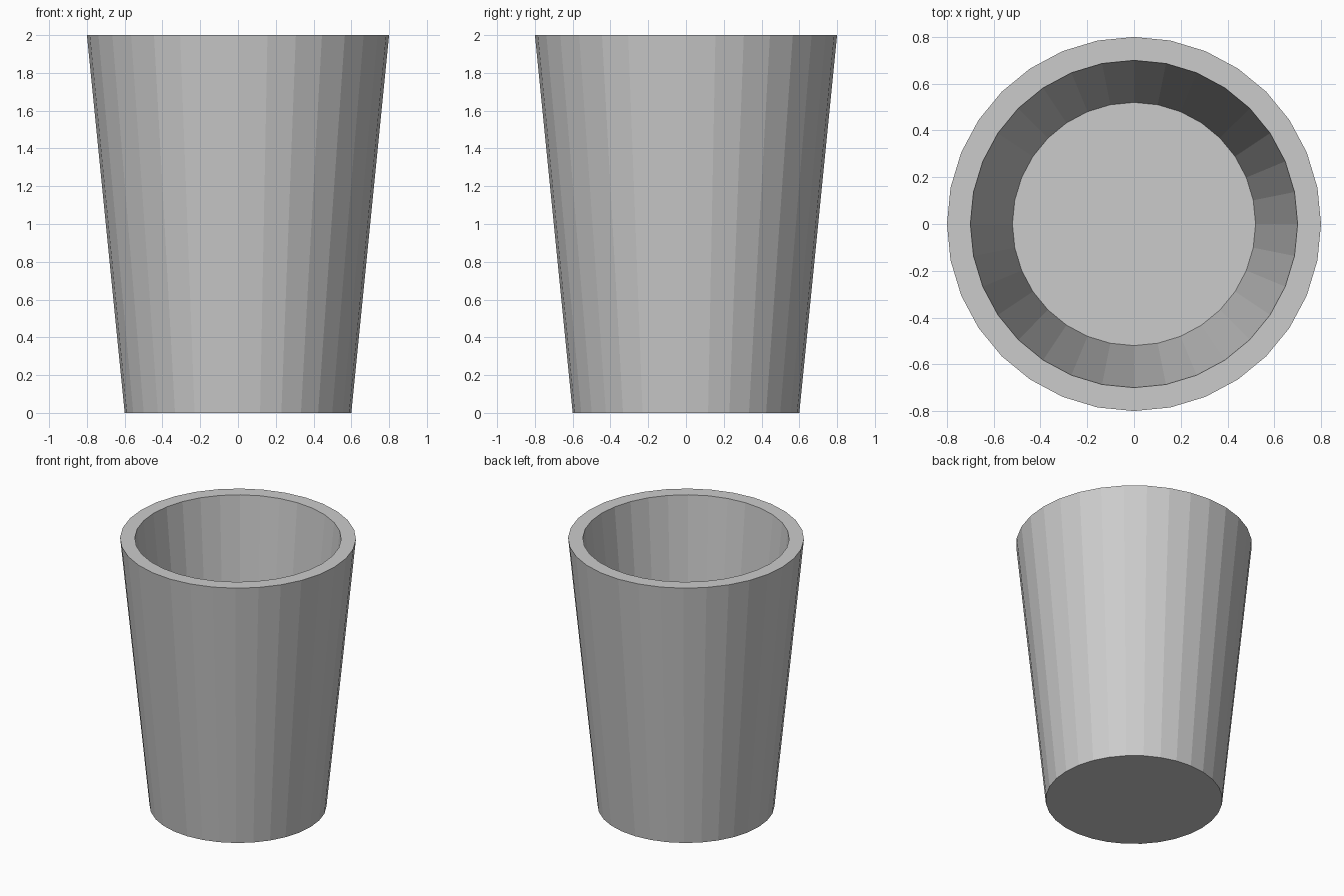
import bpy, bmesh, math

if "Cube" in bpy.data.objects:
    bpy.data.objects.remove(bpy.data.objects["Cube"])

SIDES = 32
# Cup profile (radius, height): outer base, outer rim, inner rim, inner floor
PROFILE = [(0.6, 0.0), (0.8, 2.0), (0.7, 2.0), (0.52, 0.2)]

bm = bmesh.new()


def ring(radius, z):
    return [bm.verts.new((radius * math.cos(2 * math.pi * i / SIDES),
                          radius * math.sin(2 * math.pi * i / SIDES), z))
            for i in range(SIDES)]


rings = [ring(r, z) for r, z in PROFILE]

# Outer wall, rim and inner wall
for a, b in zip(rings, rings[1:]):
    for i in range(SIDES):
        j = (i + 1) % SIDES
        bm.faces.new((a[i], a[j], b[j], b[i]))

# Underside and inner floor
bm.faces.new(rings[0][::-1])
bm.faces.new(rings[-1])
bmesh.ops.recalc_face_normals(bm, faces=bm.faces)

mesh = bpy.data.meshes.new("cup")
bm.to_mesh(mesh)
bm.free()
cup = bpy.data.objects.new("cup", mesh)
bpy.context.collection.objects.link(cup)
